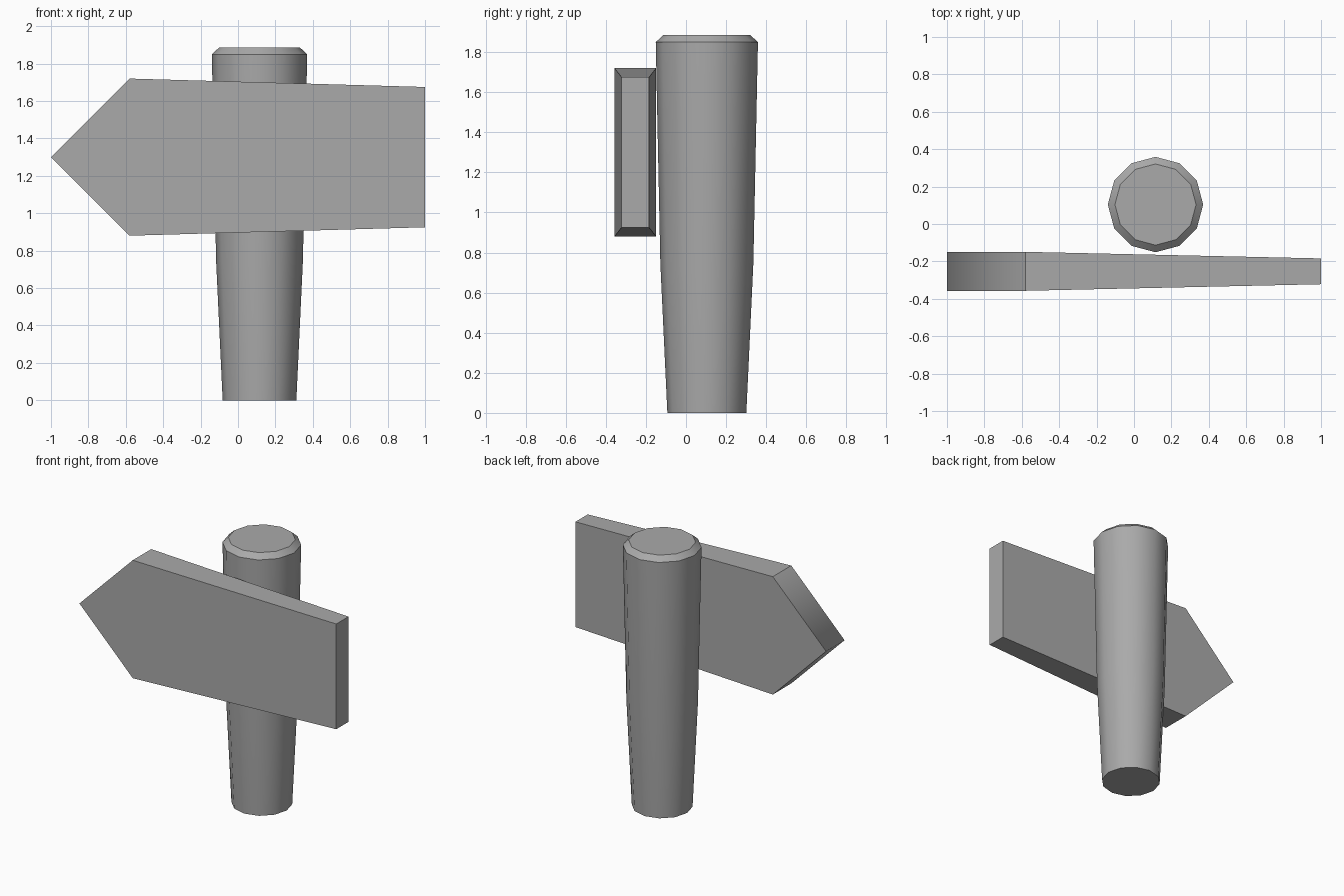
import bpy
import bmesh
from math import cos, sin, pi, radians

cube = bpy.data.objects.get("Cube")
if cube:
    bpy.data.objects.remove(cube, do_unlink=True)

# Single grey material
grey = bpy.data.materials.new("plain grey")
grey.use_nodes = True
colour = (0.4, 0.4, 0.4, 1)
grey.diffuse_color = colour
grey.node_tree.nodes["Principled BSDF"].inputs["Base Color"].default_value = colour


def finish(bm, name):
    bmesh.ops.recalc_face_normals(bm, faces=bm.faces)
    mesh = bpy.data.meshes.new(name)
    bm.to_mesh(mesh)
    bm.free()
    mesh.materials.append(grey)
    obj = bpy.data.objects.new(name, mesh)
    bpy.context.collection.objects.link(obj)
    return obj


def loft(bm, rings):
    """Bridge matching vertex rings and cap both ends."""
    rings = [[bm.verts.new(p) for p in ring] for ring in rings]
    for a, b in zip(rings, rings[1:]):
        for i in range(len(a)):
            j = (i + 1) % len(a)
            bm.faces.new((a[i], a[j], b[j], b[i]))
    bm.faces.new(rings[0])
    bm.faces.new(rings[-1])


# Post: tapered twelve-sided shaft with a chamfered top
SIDES = 12
CENTRE_X, CENTRE_Y = 0.115, 0.104
profile = [(0.197, 0), (0.232, 0.745), (0.255, 1.85), (0.217, 1.885)]
bm = bmesh.new()
loft(bm, [[(CENTRE_X + r * cos(2 * pi * i / SIDES),
            CENTRE_Y + r * sin(2 * pi * i / SIDES), z) for i in range(SIDES)]
          for r, z in profile])
post = finish(bm, "post")
bpy.ops.object.select_all(action='DESELECT')
post.select_set(True)
bpy.context.view_layer.objects.active = post
bpy.ops.object.shade_smooth_by_angle(angle=radians(35))

# Arrow board: thick at the pointed end, thinner and narrower at the tail
BOARD_Y, BOARD_Z = -0.253, 1.3
outline = [(-1, 0, 0.104), (-0.58, -0.42, 0.104), (1, -0.375, 0.069),
           (1, 0.375, 0.069), (-0.58, 0.42, 0.104)]
bm = bmesh.new()
loft(bm, [[(x, BOARD_Y + side * half, BOARD_Z + z) for x, z, half in outline]
          for side in (-1, 1)])
# Only the pointed edge is softly shaded
for face in bm.faces:
    face.smooth = True
for edge in bm.edges:
    edge.smooth = all(v.co.x < -0.99 for v in edge.verts)
finish(bm, "arrow_board")
